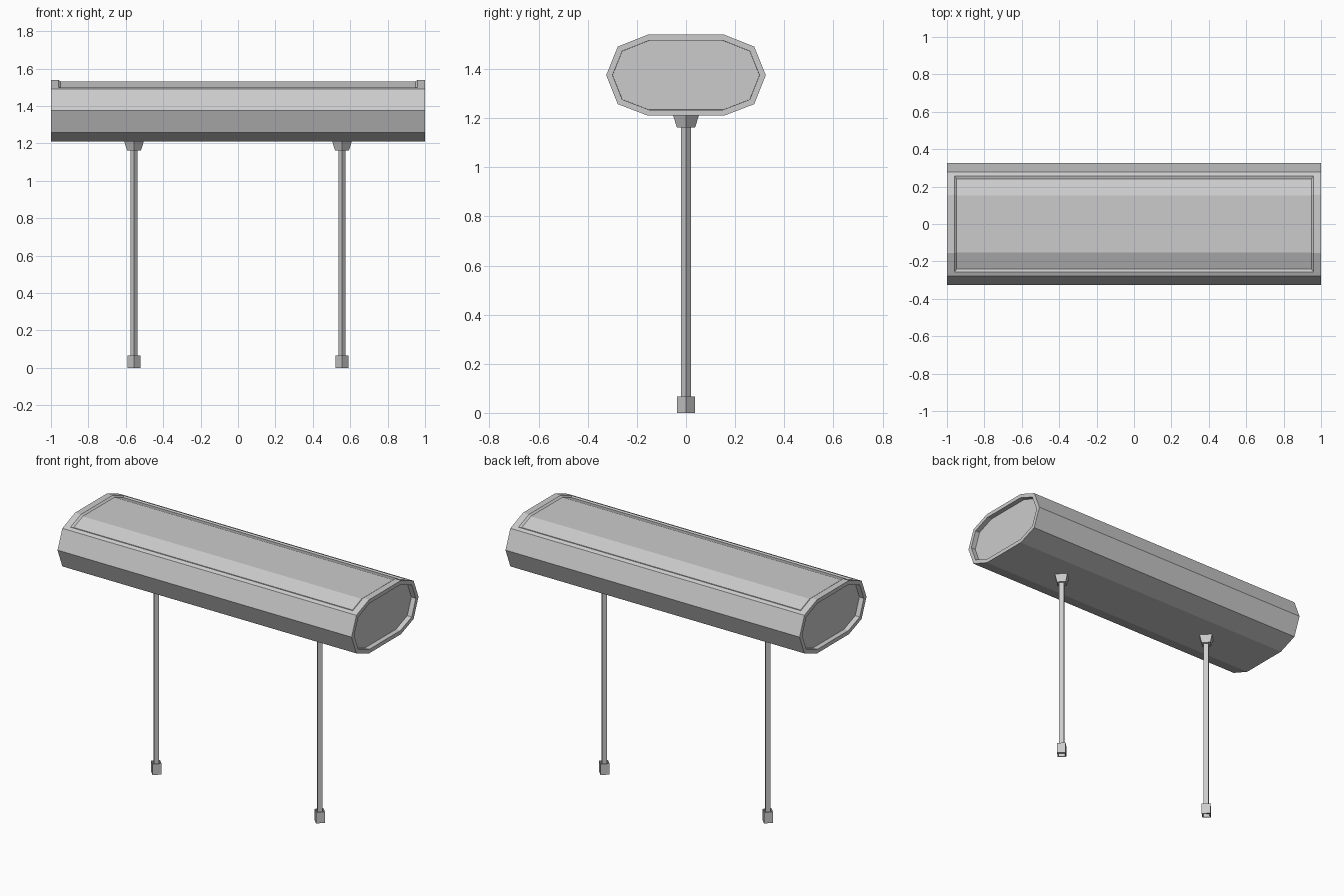
import bpy, bmesh, math
from mathutils import Matrix

if "Cube" in bpy.data.objects:
    bpy.data.objects.remove(bpy.data.objects["Cube"])


def finish(bm, name):
    bmesh.ops.recalc_face_normals(bm, faces=bm.faces)
    me = bpy.data.meshes.new(name)
    bm.to_mesh(me)
    bm.free()
    ob = bpy.data.objects.new(name, me)
    bpy.context.collection.objects.link(ob)
    return ob


def recess(bm, faces, rim, depth):
    """Flat rim, then straight walls down to a sunken panel."""
    bmesh.ops.inset_region(bm, faces=faces, thickness=rim, use_even_offset=True)
    bmesh.ops.inset_region(bm, faces=faces, thickness=0.0005, depth=-depth,
                           use_even_offset=True)


# Body: faceted oval tank, half profile in (y, z) mirrored across y
half = [(0.155, 1.21), (0.278, 1.257), (0.325, 1.375),
        (0.278, 1.491), (0.256, 1.50), (0.155, 1.54)]
profile = half + [(-y, z) for y, z in reversed(half)]
bm = bmesh.new()
cap = bm.faces.new([bm.verts.new((-1, y, z)) for y, z in profile])
ext = bmesh.ops.extrude_face_region(bm, geom=[cap], use_keep_orig=True)
bmesh.ops.translate(bm, vec=(2, 0, 0),
                    verts=[v for v in ext["geom"] if isinstance(v, bmesh.types.BMVert)])
bmesh.ops.recalc_face_normals(bm, faces=bm.faces)
for x in (-0.96, 0.96):
    bmesh.ops.bisect_plane(bm, geom=bm.verts[:] + bm.edges[:] + bm.faces[:],
                           plane_co=(x, 0, 0), plane_no=(1, 0, 0))
bm.normal_update()

# Sunken ends
for s in (-1, 1):
    recess(bm, [f for f in bm.faces if f.normal.x * s > 0.9], 0.024, 0.03)
bm.normal_update()

# Sunken top panel wrapping over the shoulders
top = [f for f in bm.faces if f.normal.z > 0.3
       and abs(f.calc_center_median().x) < 0.5
       and abs(f.calc_center_median().y) < 0.25
       and f.calc_center_median().z > 1.5]
bmesh.ops.inset_region(bm, faces=top, thickness=0.012, depth=-0.009,
                       use_even_offset=True)
finish(bm, "body")


def diamond(name, x, z0, z1, r0, r1, hollow=0):
    """Four-sided prism with corners on the x and y axes."""
    bm = bmesh.new()
    bmesh.ops.create_cone(bm, cap_ends=True, segments=4, radius1=r0, radius2=r1,
                          depth=z1 - z0)
    bm.verts.ensure_lookup_table()
    a = math.atan2(bm.verts[0].co.y, bm.verts[0].co.x)
    bmesh.ops.rotate(bm, verts=bm.verts, matrix=Matrix.Rotation(-a, 3, 'Z'))
    bmesh.ops.translate(bm, verts=bm.verts, vec=(x, 0, (z0 + z1) / 2))
    bm.normal_update()
    if hollow:
        for s in (-1, 1):
            recess(bm, [f for f in bm.faces if f.normal.z * s > 0.9], hollow, 0.02)
    return finish(bm, name)


# Legs: pole, hollow foot sleeve and flared bracket under the body
for side, x in (("left", -0.556), ("right", 0.556)):
    diamond(side + "_leg", x, 0.02, 1.2, 0.02, 0.02)
    diamond(side + "_foot", x, 0.0, 0.067, 0.036, 0.036, hollow=0.006)
    diamond(side + "_bracket", x, 1.162, 1.212, 0.037, 0.053)
